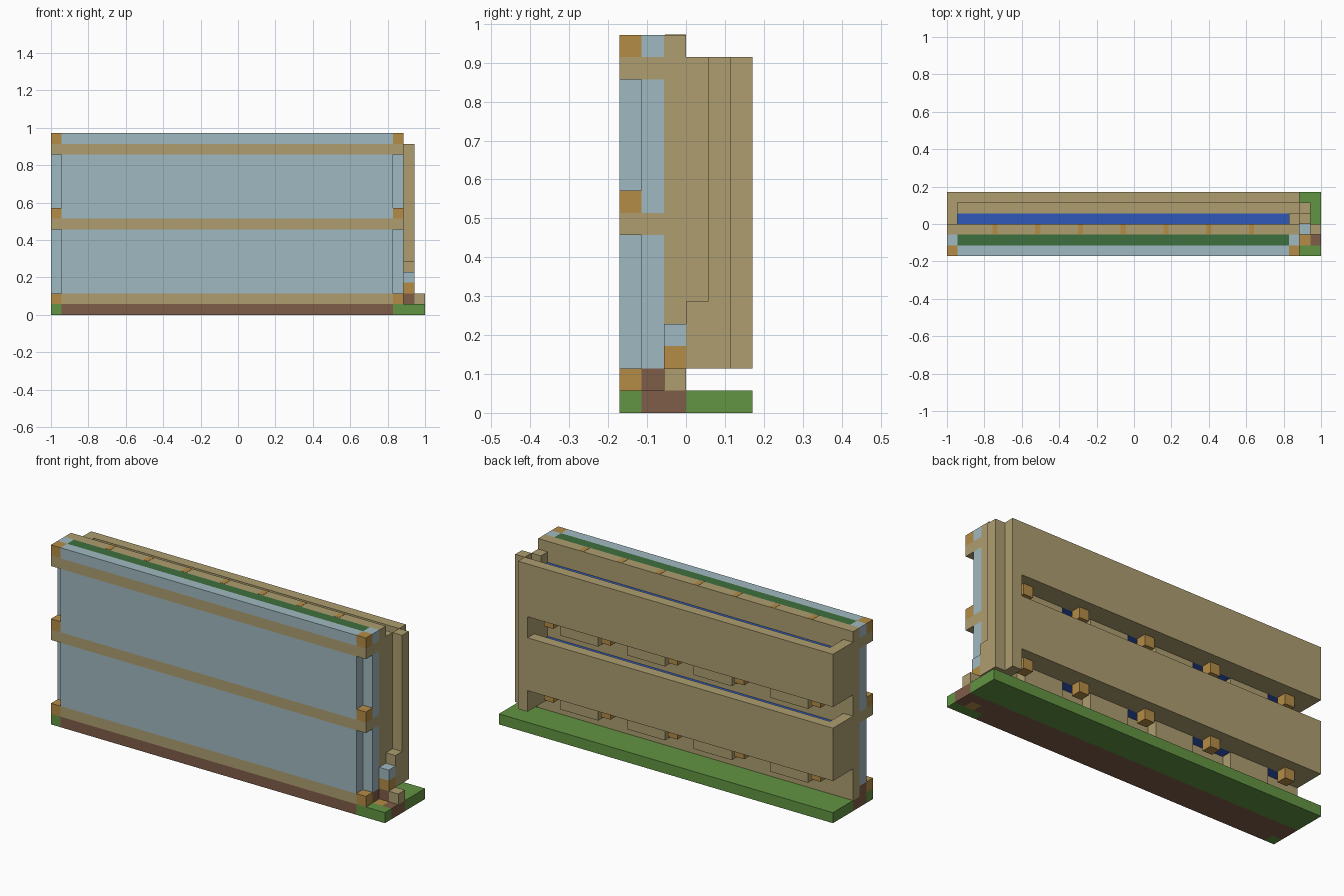
import bpy

cube = bpy.data.objects.get("Cube")
if cube:
    bpy.data.objects.remove(cube)

U = 2 / 35  # one grid cell


def linear(c):
    c /= 255
    return c / 12.92 if c <= 0.04045 else ((c + 0.055) / 1.055) ** 2.4


def material(name, r, g, b):
    m = bpy.data.materials.new(name)
    m.use_nodes = True
    col = (linear(r), linear(g), linear(b), 1)
    m.diffuse_color = col
    m.node_tree.nodes["Principled BSDF"].inputs["Base Color"].default_value = col
    return m


tan = material("tan", 174, 158, 112)
glass = material("pale_blue", 160, 185, 193)
orange = material("orange", 180, 140, 70)
brown = material("brown", 127, 93, 72)
green = material("green", 98, 148, 66)
dark_green = material("dark_green", 62, 112, 62)
blue = material("blue", 48, 88, 184)


def block(name, mat, x, y, z):
    """Box covering cell ranges (start, end) on each axis."""
    corners = [((a - 17.5) * U, (b - 3) * U, c * U)
               for a in x for b in y for c in z]
    faces = [(0, 1, 3, 2), (4, 6, 7, 5), (0, 4, 5, 1),
             (2, 3, 7, 6), (0, 2, 6, 4), (1, 5, 7, 3)]
    mesh = bpy.data.meshes.new(name)
    mesh.from_pydata(corners, [], faces)
    mesh.materials.append(mat)
    ob = bpy.data.objects.new(name, mesh)
    bpy.context.collection.objects.link(ob)
    return ob


def cell(name, mat, x, y, z):
    return block(name, mat, (x, x + 1), (y, y + 1), (z, z + 1))


# Base slab
block("base_back", green, (0, 35), (3, 6), (0, 1))
block("base_front", brown, (1, 32), (0, 1), (0, 1))
block("base_corner_right", green, (0, 1), (0, 1), (0, 1))
block("base_corner_left", green, (32, 35), (0, 1), (0, 1))
block("base_middle", brown, (0, 33), (1, 3), (0, 1))
block("base_middle_end", brown, (33, 35), (2, 3), (0, 1))
cell("base_patch_orange", orange, 33, 1, 0)
cell("base_patch_brown", brown, 34, 1, 0)

# Back layer of the wall
block("wall_back", tan, (0, 33), (2, 3), (1, 17))
for x in range(4, 29, 4):
    block("wall_top_mark", orange, (x + 0.25, x + 0.75), (2.05, 3), (16.99, 17.02))

# Middle layer of the wall
block("wall_foot", brown, (0, 33), (1, 2), (1, 2))
for z in ((2, 8), (9, 15)):
    block("wall_pane_inner", glass, (0, 33), (1, 2), z)
    block("wall_pane_front", glass, (1, 32), (0, 1), z)
block("wall_top_planting", dark_green, (1, 32), (1, 2), (16, 17))
block("wall_top_front", glass, (1, 32), (0, 1), (16, 17))

# Horizontal bands
block("band_low", tan, (1, 32), (0, 1), (1, 2))
for z in (8, 15):
    block("band", tan, (0, 33), (0, 2), (z, z + 1))

# Corner studs
for x in (0, 32):
    cell("wall_top_end", glass, x, 1, 16)
    for z in (1, 9, 16):
        cell("corner_stud", orange, x, 0, z)

# Two trays on the back, with supports beneath
for z in (4, 11):
    block("tray_panel", tan, (0, 32), (5, 6), (z, z + 5))
    block("tray_end", tan, (0, 1), (3, 5), (z, z + 5))
    block("tray_floor", tan, (1, 32), (4, 5), (z, z + 4))
    block("tray_water", blue, (1, 32), (3, 4), (z, z + 4))
    for x in (2, 10, 17, 24, 30):
        cell("tray_bracket", orange, x, 4, z - 1)
    for x in (4, 12, 19, 26):
        block("tray_support", tan, (x, x + 4), (3, 4), (z - 2, z))

# Upright post joining the trays at the left end
block("post_inner", tan, (32, 33), (3, 4), (2, 16))
block("post_middle", tan, (32, 33), (4, 5), (2, 15))
block("post_back", tan, (32, 33), (5, 6), (2, 16))
block("post_side", tan, (33, 34), (4, 5), (2, 16))
block("post_step", tan, (33, 34), (3, 4), (2, 5))

# Stacked blocks at the foot of the post
cell("step_brown", brown, 33, 2, 1)
cell("step_tan", tan, 34, 2, 1)
cell("step_orange", orange, 33, 2, 2)
cell("step_pale", glass, 33, 2, 3)
